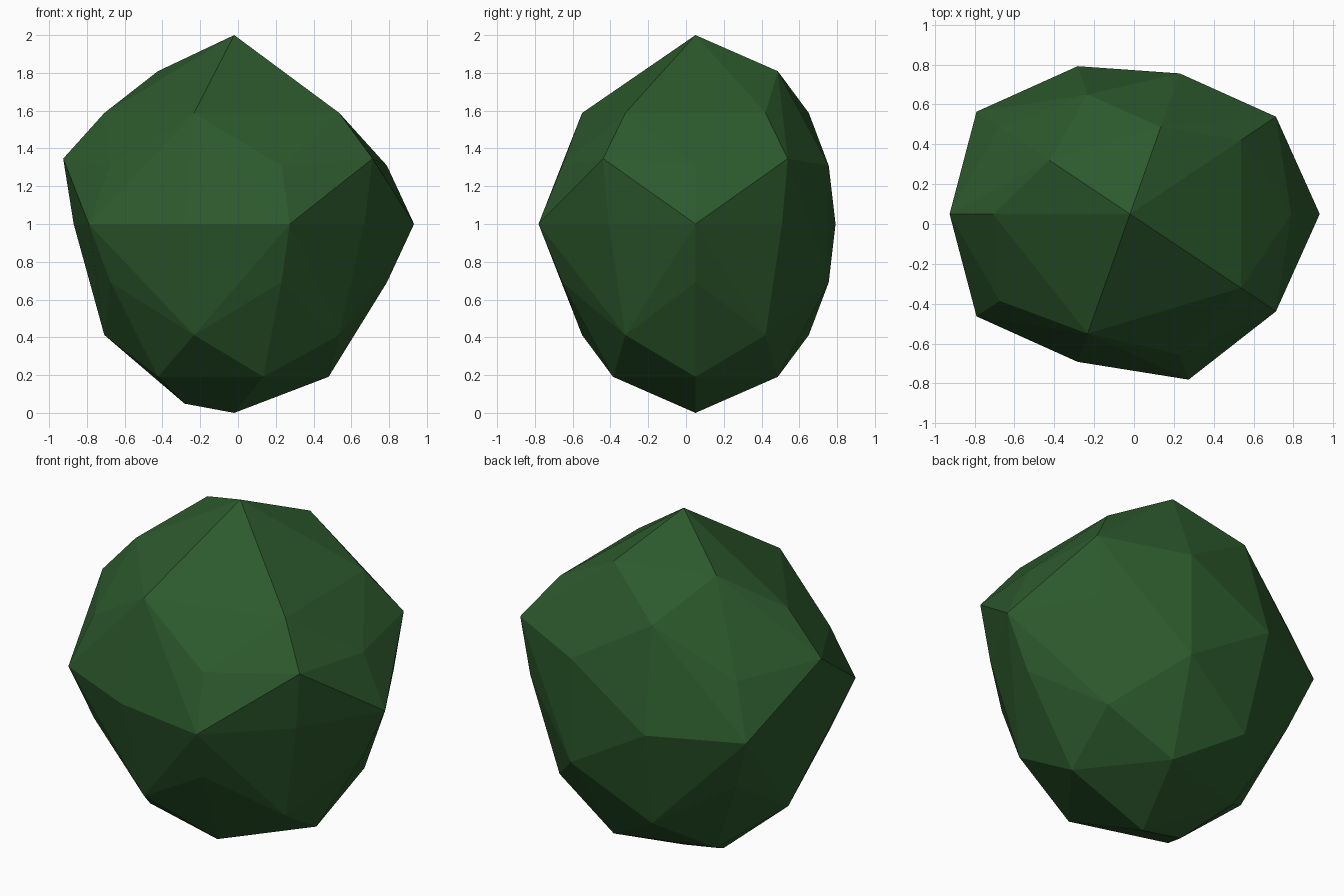
import bpy, bmesh, math
from mathutils import Vector

if "Cube" in bpy.data.objects:
    bpy.data.objects.remove(bpy.data.objects["Cube"], do_unlink=True)

STEPS = 10                              # rings pole to pole, segments around
RADII = Vector((0.85, 0.78, 1.0))
CENTRE = Vector((-0.02, 0.05, 1.0))
BULGE = 1.12


def point(ring, seg, scale=1.0):
    """Point on the ellipsoid, ring 0 at the top pole."""
    tilt = math.pi * ring / STEPS
    turn = 2 * math.pi * seg / STEPS
    d = Vector((math.sin(tilt) * math.cos(turn),
                math.sin(tilt) * math.sin(turn),
                math.cos(tilt)))
    return CENTRE + d * RADII * scale


# Foliage green
leaf = bpy.data.materials.new("dark_leaf_green")
leaf.use_nodes = True
colour = (0.026, 0.102, 0.026, 1.0)
leaf.diffuse_color = colour
bsdf = next(n for n in leaf.node_tree.nodes if n.type == 'BSDF_PRINCIPLED')
bsdf.inputs["Base Color"].default_value = colour
bsdf.inputs["Roughness"].default_value = 0.9

# Poles, then alternating points on each ring
points = [point(0, 0), point(STEPS, 0), point(9, 5)]
points += [point(2, s) for s in (2, 4)]
for ring in range(3, 9):
    points += [point(ring, s) for s in range(ring % 2, STEPS, 2)]

# Bulging points that make the outline irregular
bulges = {4: (1, 5, 9), 5: (0, 4, 6, 8)}
for ring, segs in bulges.items():
    points += [point(ring, s, BULGE) for s in segs]

# Faceted skin around the points
bm = bmesh.new()
for p in points:
    bm.verts.new(p)
hull = bmesh.ops.convex_hull(bm, input=bm.verts[:])
inside = [g for g in hull["geom_interior"] if isinstance(g, bmesh.types.BMVert)]
bmesh.ops.delete(bm, geom=inside, context='VERTS')
bmesh.ops.recalc_face_normals(bm, faces=bm.faces[:])

mesh = bpy.data.meshes.new("bush_foliage")
bm.to_mesh(mesh)
bm.free()
mesh.materials.append(leaf)
bush = bpy.data.objects.new("bush_foliage", mesh)
bpy.context.collection.objects.link(bush)
